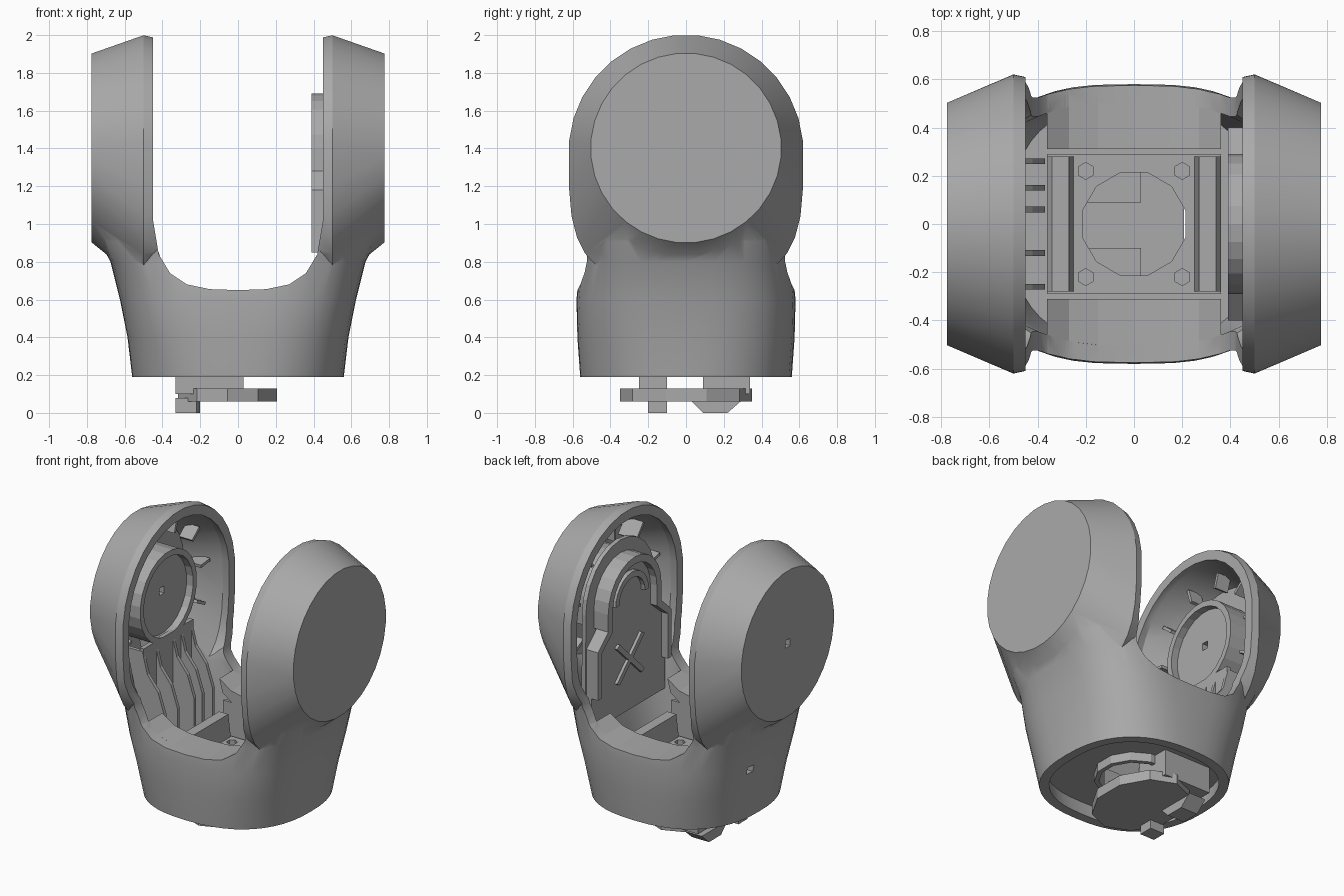
import bpy, bmesh, math
from math import cos, sin, pi

cube = bpy.data.objects.get("Cube")
if cube:
    bpy.data.objects.remove(cube, do_unlink=True)

grey = bpy.data.materials.new("plain_grey")
grey.use_nodes = True
grey.diffuse_color = (0.4, 0.4, 0.4, 1)
grey.node_tree.nodes["Principled BSDF"].inputs["Base Color"].default_value = (0.4, 0.4, 0.4, 1)


def rings(name, loops):
    """Closed solid skinned through matching loops of points."""
    bm = bmesh.new()
    rows = [[bm.verts.new(p) for p in loop] for loop in loops]
    n = len(rows[0])
    for a, b in zip(rows, rows[1:]):
        for i in range(n):
            bm.faces.new((a[i], a[(i + 1) % n], b[(i + 1) % n], b[i]))
    bm.faces.new(rows[0])
    bm.faces.new(rows[-1])
    bmesh.ops.recalc_face_normals(bm, faces=bm.faces)
    mesh = bpy.data.meshes.new(name)
    bm.to_mesh(mesh)
    bm.free()
    mesh.materials.append(grey)
    obj = bpy.data.objects.new(name, mesh)
    bpy.context.collection.objects.link(obj)
    return obj


def prism(name, axis, pts, a, b):
    """Profile extruded along an axis from a to b."""
    put = {"x": lambda p, t: (t, *p), "y": lambda p, t: (p[0], t, p[1]), "z": lambda p, t: (*p, t)}[axis]
    return rings(name, [[put(p, t) for p in pts] for t in (a, b)])


def box(name, x0, x1, y0, y1, z0, z1):
    return prism(name, "z", [(x0, y0), (x1, y0), (x1, y1), (x0, y1)], z0, z1)


def circle(r, cx=0, cy=0, n=24, ry=None):
    return [(cx + r * cos(2 * pi * (i + .5) / n), cy + (ry or r) * sin(2 * pi * (i + .5) / n)) for i in range(n)]


def combine(obj, other, how):
    """Boolean another solid into obj and discard it."""
    mod = obj.modifiers.new("bool", "BOOLEAN")
    mod.operation, mod.solver, mod.object = how, "EXACT", other
    bpy.context.view_layer.objects.active = obj
    bpy.ops.object.modifier_apply(modifier=mod.name)
    bpy.data.objects.remove(other, do_unlink=True)


def power(v, n):
    return math.copysign(abs(v) ** (2 / n), v)


def body(name, inset, bottom):
    """Rounded column that widens into the arms."""
    sections = [(bottom, .56, .56, 2.4), (.4, .585, .575, 2.7), (.6, .625, .58, 3), (.8, .675, .56, 3.2),
                (.91, .735, .57, 3.2), (1.05, .76, .59, 3.2), (1.38, .765, .61, 3.2)]
    angles = [2 * pi * i / 48 for i in range(48)]
    return rings(name, [[((rx - inset) * power(cos(t), n), (ry - inset) * power(sin(t), n), z)
                         for t in angles] for z, rx, ry, n in sections])


def drum(name, side, stations):
    """Round part lying along x."""
    return rings(name, [[(side * x, *p) for p in circle(r, 0, z)] for x, r, z in stations])


def arm_head(name, side, stations):
    """Round-topped arm whose legs run down at the rim and close to a disc at the cap."""
    loops = []
    for x, r, z, drop, n in stations:
        loop = []
        for i in range(32):
            t = 2 * pi * (i + .5) / 32
            if sin(t) > 0:
                loop.append((side * x, r * cos(t), z + r * sin(t)))
            else:
                loop.append((side * x, r * power(cos(t), n), z + drop * power(sin(t), n)))
        loops.append(loop)
    return rings(name, loops)


def radial_ribs(label, x0, x1, inner, count):
    """Thin ribs fanning out over the upper part of an arm head."""
    for i in range(count):
        t = pi * (i / (count - 1) * 1.3 - .15)
        pts = [(cos(t) * r - sin(t) * s, 1.38 + sin(t) * r + cos(t) * s)
               for r, s in ((inner, -.01), (.5, -.01), (.5, .01), (inner, .01))]
        prism(label, "x", pts, x0, x1)


# Outer shell with hollow arms and the U-shaped gap
shell = body("fork_shell", 0, .19)
hollow = body("hollow", .07, .1)
for side in (-1, 1):
    combine(shell, arm_head("head", side, [(.4, .6, 1.38, .68, 3.4), (.5, .622, 1.38, .7, 3.4),
                                           (.775, .505, 1.4, .5, 2)]), "UNION")
    combine(hollow, arm_head("head_hollow", side, [(.3, .535, 1.38, .62, 3.4), (.5, .55, 1.38, .63, 3.4),
                                                   (.72, .44, 1.4, .44, 2)]), "UNION")
combine(shell, hollow, "DIFFERENCE")
half = [(.45, 1.02), (.42, .84), (.36, .74), (.27, .68), (.15, .655)]
curve = [(-x, z) for x, z in half] + [(0, .65)] + half[::-1]
combine(shell, prism("gap", "y", [(-.45, 2.2)] + curve + [(.45, 2.2)], -1, 1), "DIFFERENCE")
combine(shell, box("cap_hole", -.9, -.6, -.025, .025, 1.38, 1.43), "DIFFERENCE")
combine(shell, box("side_hole", -.8, -.4, .14, .2, .53, .58), "DIFFERENCE")

# Saddle ledges that bridge the arms front and back, with inner walls
middle = curve[2:-2]
ledge = middle + [(x * .93, z - .09) for x, z in middle[::-1]]
for side, label in ((-1, "front"), (1, "back")):
    prism(label + "_saddle", "y", ledge, side * .31, side * .535)
    box(label + "_inner_wall", -.33, .33, *sorted((side * .31, side * .33)), .3, .6)

# Base floor and mounting plate with bolt holes, centre opening and rails
floor = body("base_floor", .04, .19)
combine(floor, box("slab", -1, 1, -1, 1, .28, .33), "INTERSECT")
plate = box("mounting_plate", -.36, .36, -.29, .29, .33, .38)
collar = prism("opening_collar", "z", circle(.25, n=12), .22, .34)
for part in (floor, plate, collar):
    combine(part, prism("opening", "z", circle(.22, n=12), .1, .6), "DIFFERENCE")
for sx in (-1, 1):
    for sy in (-1, 1):
        combine(plate, prism("bolt_hole", "z", circle(.035, sx * .2, sy * .22, 6), .3, .6), "DIFFERENCE")
    rail = [(sx * x, z) for x, z in ((.25, .37), (.27, .53), (.34, .53), (.36, .5), (.36, .37))]
    prism("plate_rail", "y", rail, -.28, .28)

# Lower connector hanging under the base
prism("connector_plate", "z", circle(.275, -.055, 0, 10, ry=.35), .06, .13)
box("connector_post_front", -.33, .03, -.25, -.1, .1, .29)
box("connector_post_back", -.33, .03, .09, .34, .1, .29)
box("connector_foot_front", -.33, -.22, -.2, -.1, 0, .08)
prism("connector_foot_back", "x", [(.02, .07), (.09, 0), (.22, 0), (.3, .07)], -.33, -.2)

# Right arm: bearing cup, radial ribs and stepped lower ribs
cup = drum("bearing_cup", -1, [(.53, .31, 1.38), (.73, .31, 1.38)])
combine(cup, drum("cup_recess", -1, [(.4, .27, 1.38), (.58, .27, 1.38)]), "DIFFERENCE")
combine(cup, box("cup_hole", -.9, -.4, -.025, .025, 1.38, 1.43), "DIFFERENCE")
radial_ribs("right_radial_rib", -.66, -.56, .4, 8)
for y in (-.26, -.12, .06, .15, .26):
    step = [(-.66, 1.1), (-.54, 1.1), (-.5, .95), (-.42, .85), (-.37, .7), (-.37, .32), (-.48, .32), (-.54, .6)]
    prism("stepped_rib", "y", step, y - .012, y + .012)
box("rib_back_plate", -.56, -.53, -.27, .27, .52, 1.12)

# Left arm: arched bearing plate with raised rings and a braced panel
arch = [(.29 * cos(pi * i / 12), 1.4 + .29 * sin(pi * i / 12)) for i in range(13)]
outline = [(.4, .62), (.4, 1.18), (.29, 1.28)] + arch + [(-.29, 1.28), (-.4, 1.18), (-.4, .62)]
prism("arched_plate", "x", outline, .44, .48)
backing = [(y * 1.3, 1.4 + (z - 1.4) * 1.3) for y, z in arch]
prism("arched_backing", "x", [(.38, .7)] + backing + [(-.38, .7)], .5, .53)
prism("arch_block", "x", outline[2:-2], .48, .73)
radial_ribs("left_radial_rib", .54, .68, .38, 7)
for name, r, w, x in (("outer_arch", .29, .05, .39), ("inner_arch", .18, .04, .41)):
    band = [(rad * cos(pi * i / 12), 1.4 + rad * sin(pi * i / 12))
            for rad, steps in ((r, range(13)), (r - w, range(12, -1, -1))) for i in steps]
    prism(name, "x", band, x, .45)
for s in (-1, 1):
    prism("panel_edge", "x", [(s * y, z) for y, z in ((.29, 1.4), (.29, 1.28), (.4, 1.18), (.4, .85),
                                                     (.36, .85), (.36, 1.16), (.24, 1.26), (.24, 1.4))], .39, .45)
    prism("panel_brace", "x", [(s * .12, 1.12), (s * .15, 1.1), (-s * .12, .84), (-s * .15, .86)], .42, .45)

# Smooth shading with sharp edges kept
bpy.ops.object.select_all(action="DESELECT")
shell.select_set(True)
bpy.context.view_layer.objects.active = shell
bpy.ops.object.shade_smooth_by_angle(angle=math.radians(28))
